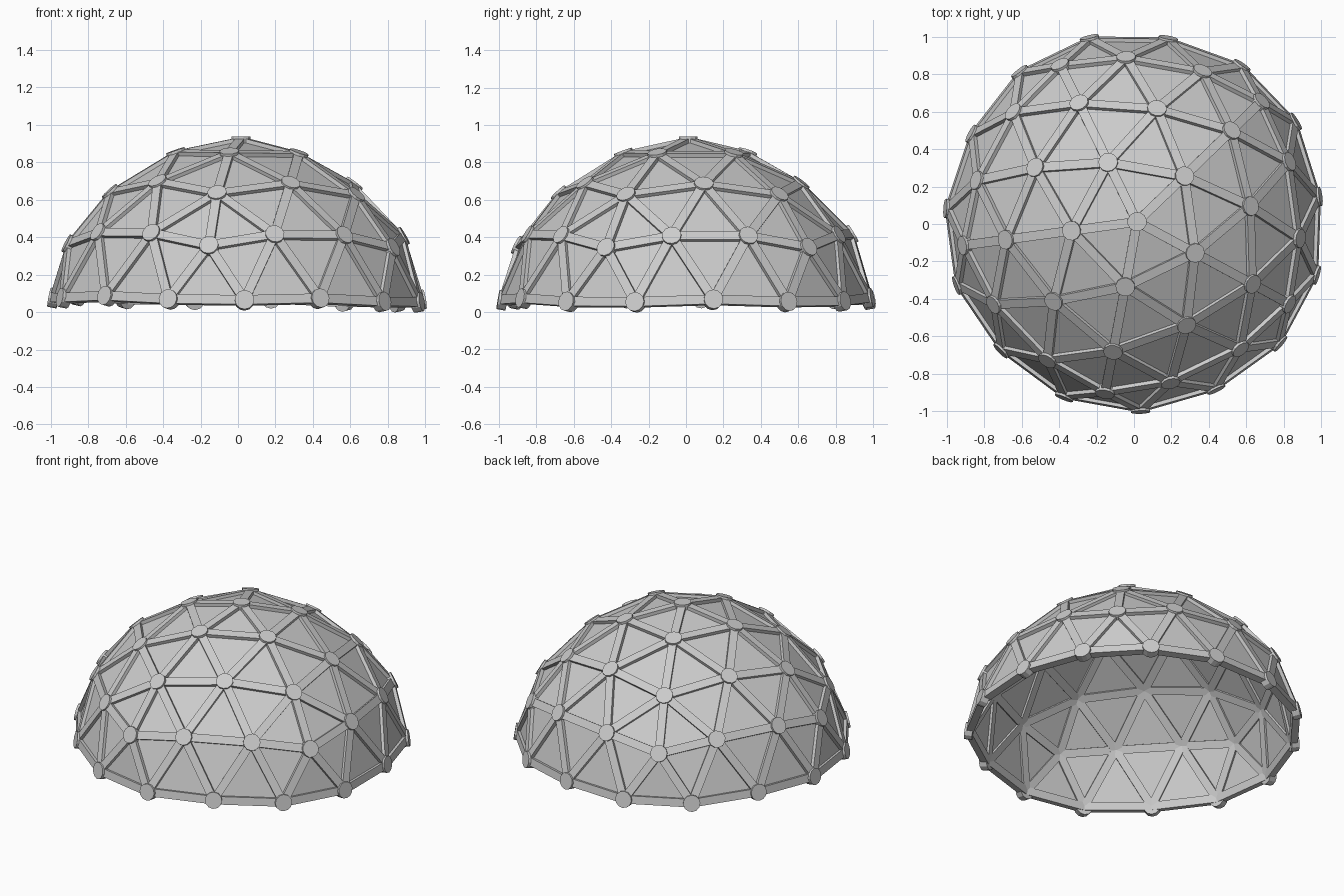
import bpy, bmesh, math
from mathutils import Matrix, Vector

cube = bpy.data.objects.get("Cube")
if cube:
    bpy.data.objects.remove(cube)

STRUT_WIDTH, STRUT_DEPTH = 0.05, 0.045
HUB_RADIUS = 0.052
RECESS, PANEL_THICKNESS = 0.018, 0.01
PLACE = Matrix.Translation((0.004, 0.012, -0.11)) @ Matrix.Rotation(0.012, 4, "Y")

grey = bpy.data.materials.new("light_grey")
grey.use_nodes = True
grey.diffuse_color = (0.6, 0.6, 0.6, 1)
grey.node_tree.nodes["Principled BSDF"].inputs["Base Color"].default_value = (0.6, 0.6, 0.6, 1)


def finish(bm, name):
    """Turn a bmesh into a placed, coloured object."""
    bmesh.ops.recalc_face_normals(bm, faces=bm.faces)
    bm.transform(PLACE)
    mesh = bpy.data.meshes.new(name)
    bm.to_mesh(mesh)
    bm.free()
    mesh.materials.append(grey)
    obj = bpy.data.objects.new(name, mesh)
    bpy.context.collection.objects.link(obj)
    return obj


def basis(along, out, centre):
    """Matrix with x along a direction and z pointing out of the dome."""
    out = (out - along * out.dot(along)).normalized()
    side = out.cross(along)
    return Matrix.Translation(centre) @ Matrix((along, side, out)).transposed().to_4x4()


# Three-frequency geodesic skeleton, five-sided at the apex
dome = bmesh.new()
bmesh.ops.create_icosphere(dome, subdivisions=1, radius=1)
bmesh.ops.subdivide_edges(dome, edges=dome.edges[:], cuts=2, use_grid_fill=True)
for v in dome.verts:
    flat = v.co.length
    radius = 1.045 if flat > 0.95 else 1.03 if flat > 0.83 else 1.015
    v.co = v.co.normalized() * radius
bmesh.ops.delete(dome, geom=[v for v in dome.verts if v.co.z < 0.05], context="VERTS")
bmesh.ops.rotate(dome, verts=dome.verts, matrix=Matrix.Rotation(math.radians(43.8), 3, "Z"))

# Struts: one flat bar along every edge
struts = bmesh.new()
for e in dome.edges:
    a, b = (v.co for v in e.verts)
    mid = (a + b) / 2
    out = mid.normalized()
    m = basis((b - a).normalized(), out, mid - out * STRUT_DEPTH / 2)
    size = Matrix.Diagonal(((b - a).length, STRUT_WIDTH, STRUT_DEPTH, 1))
    bmesh.ops.create_cube(struts, size=1, matrix=m @ size)
finish(struts, "struts")

# Hubs: a short round plug at every joint
hubs = bmesh.new()
for v in dome.verts:
    out = v.co.normalized()
    edge = v.link_edges[0]
    along = edge.other_vert(v).co - v.co
    along = (along - out * along.dot(out)).normalized()
    m = basis(along, out, v.co - out * (STRUT_DEPTH / 2 - 0.001))
    bmesh.ops.create_cone(hubs, cap_ends=True, segments=12, radius1=HUB_RADIUS,
                          radius2=HUB_RADIUS, depth=STRUT_DEPTH + 0.004, matrix=m)
finish(hubs, "hubs")

# Panels: thin triangles set back between the struts
for v in dome.verts:
    v.co -= v.co.normalized() * RECESS
panels = finish(dome, "panels")
solid = panels.modifiers.new("thickness", "SOLIDIFY")
solid.thickness = PANEL_THICKNESS
solid.offset = -1
